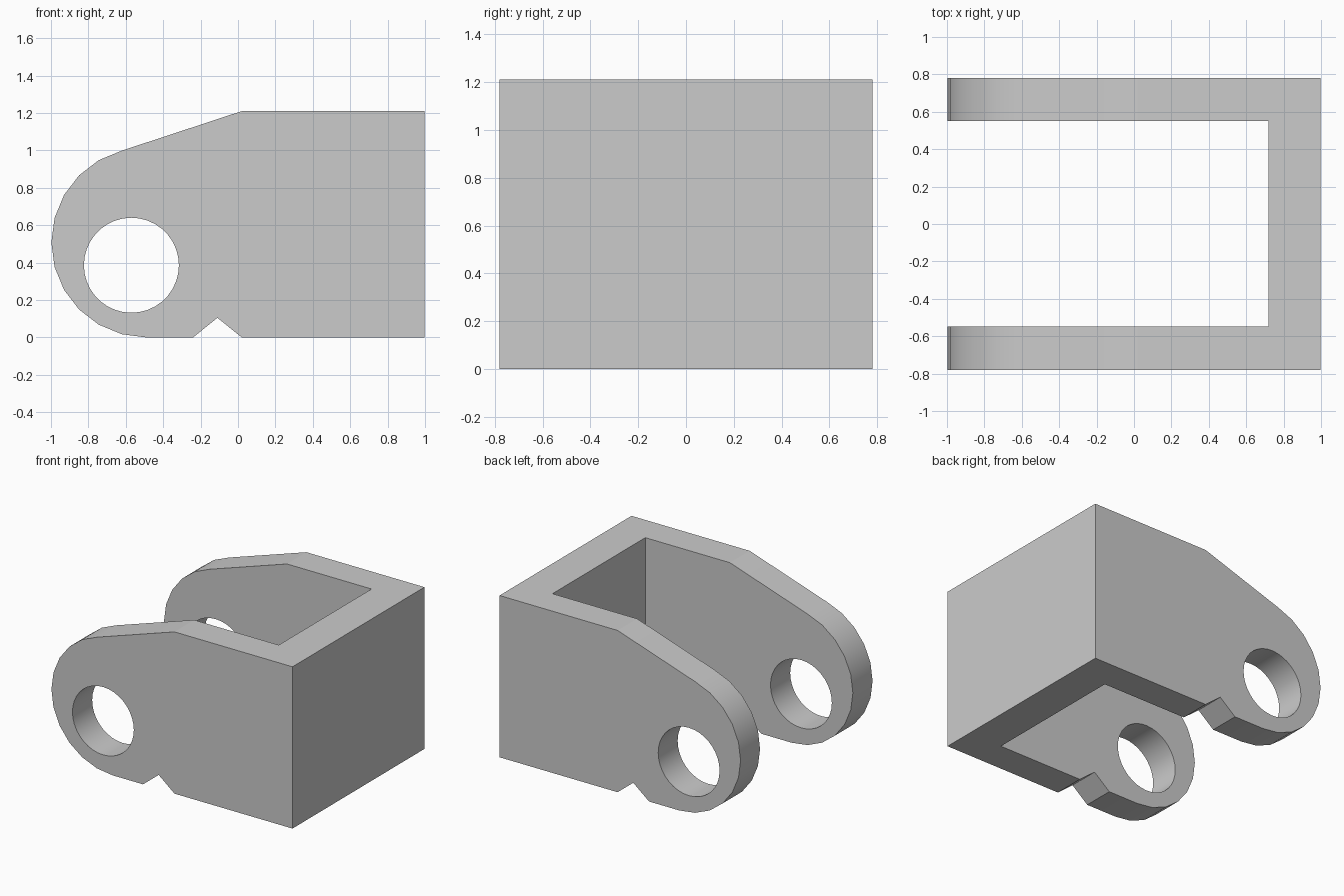
import bpy, bmesh, math

cube = bpy.data.objects.get("Cube")
if cube:
    bpy.data.objects.remove(cube, do_unlink=True)

grey = bpy.data.materials.new("plain_grey")
grey.use_nodes = True
colour = (0.6, 0.6, 0.6, 1)
grey.diffuse_color = colour
grey.node_tree.nodes["Principled BSDF"].inputs["Base Color"].default_value = colour


def prism(name, outline, y0, y1):
    """Extrude a closed x-z outline from y0 to y1."""
    bm = bmesh.new()
    face = bm.faces.new([bm.verts.new((x, y0, z)) for x, z in outline])
    new = bmesh.ops.extrude_face_region(bm, geom=[face])["geom"]
    verts = [v for v in new if isinstance(v, bmesh.types.BMVert)]
    bmesh.ops.translate(bm, verts=verts, vec=(0, y1 - y0, 0))
    bmesh.ops.recalc_face_normals(bm, faces=bm.faces)
    mesh = bpy.data.meshes.new(name)
    bm.to_mesh(mesh)
    bm.free()
    mesh.materials.append(grey)
    obj = bpy.data.objects.new(name, mesh)
    bpy.context.collection.objects.link(obj)
    return obj


def arc(cx, cz, r, start, stop, step):
    return [(cx + r * math.cos(math.radians(a)), cz + r * math.sin(math.radians(a)))
            for a in range(start, stop, step)]


# Clevis body: square rear block, sloped top, rounded nose, notch underneath
height, half_width = 1.21, 0.78
outline = [(0.997, 0), (0.997, height), (0.02, height)]
outline += arc(-0.49, 0.508, 0.508, 105, 271, 15)
outline += [(-0.24, 0), (-0.11, 0.105), (0.02, 0)]
body = prism("clevis_bracket", outline, -half_width, half_width)

# Cutters: the slot between the cheeks and the pin hole through both
slot = prism("slot_cutter", [(-1.2, -0.2), (0.72, -0.2), (0.72, 1.4), (-1.2, 1.4)],
             -0.547, 0.55)
pin_hole = prism("pin_hole_cutter", arc(-0.57, 0.386, 0.254, 0, 360, 10), -1, 1)
for cutter in (slot, pin_hole):
    cutter.hide_render = True
    mod = body.modifiers.new(cutter.name, "BOOLEAN")
    mod.operation = "DIFFERENCE"
    mod.solver = "EXACT"
    mod.object = cutter

# Bake the cuts and drop the cutters
bpy.context.view_layer.update()
evaluated = body.evaluated_get(bpy.context.evaluated_depsgraph_get())
cut_mesh = bpy.data.meshes.new_from_object(evaluated)
body.modifiers.clear()
body.data = cut_mesh
for cutter in (slot, pin_hole):
    bpy.data.objects.remove(cutter, do_unlink=True)

# Smooth the nose and bore, keep the edges crisp
bpy.ops.object.select_all(action="DESELECT")
body.select_set(True)
bpy.context.view_layer.objects.active = body
bpy.ops.object.shade_smooth_by_angle(angle=math.radians(17))
